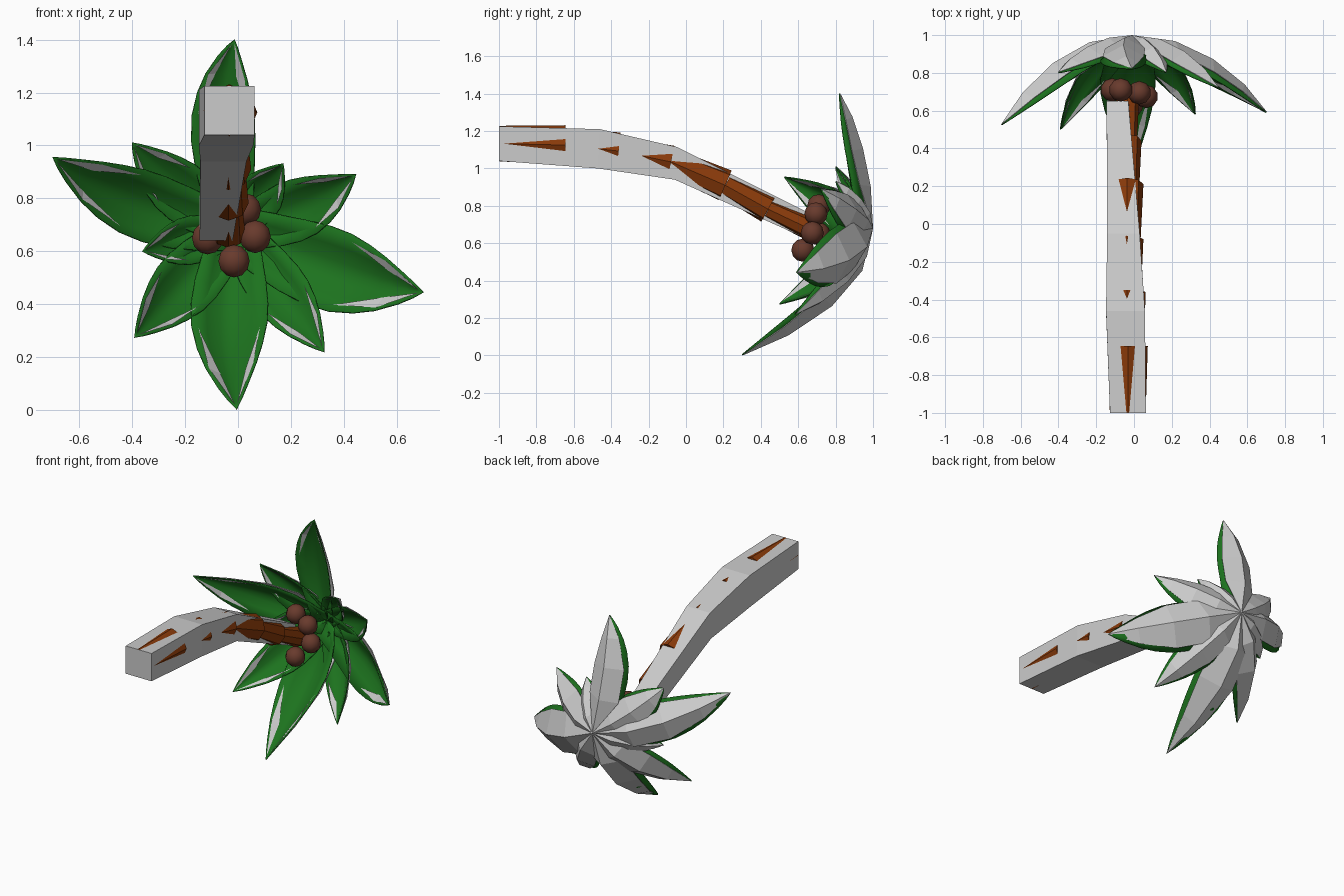
import bpy, bmesh, math
from mathutils import Vector

if "Cube" in bpy.data.objects:
    bpy.data.objects.remove(bpy.data.objects["Cube"])


def material(name, rgb):
    m = bpy.data.materials.new(name)
    m.diffuse_color = (*rgb, 1)
    m.use_nodes = True
    m.node_tree.nodes["Principled BSDF"].inputs["Base Color"].default_value = m.diffuse_color
    return m


GREY = material("pale grey", (0.6, 0.6, 0.6))
GREEN = material("leaf green", (0.012, 0.17, 0.013))
BROWN = material("trunk brown", (0.25, 0.042, 0.003))
NUT = material("nut brown", (0.14, 0.043, 0.026))


def make(name, verts, faces, mat, smooth=False):
    me = bpy.data.meshes.new(name)
    me.from_pydata([tuple(v) for v in verts], [], faces)
    bm = bmesh.new()
    bm.from_mesh(me)
    bmesh.ops.remove_doubles(bm, verts=bm.verts, dist=0.0005)
    bmesh.ops.dissolve_degenerate(bm, dist=0.0005, edges=bm.edges)
    bmesh.ops.recalc_face_normals(bm, faces=bm.faces)
    bm.to_mesh(me)
    bm.free()
    me.materials.append(mat)
    for p in me.polygons:
        p.use_smooth = smooth
    ob = bpy.data.objects.new(name, me)
    bpy.context.collection.objects.link(ob)
    return ob


def tube(rings):
    """Vertices and faces of a closed tube through rings of equal size."""
    n = len(rings[0])
    faces = [[i * n + j, i * n + (j + 1) % n, (i + 1) * n + (j + 1) % n, (i + 1) * n + j]
             for i in range(len(rings) - 1) for j in range(n)]
    last = (len(rings) - 1) * n
    faces += [list(range(n))[::-1], list(range(last, last + n))]
    return [v for r in rings for v in r], faces


# square outer trunk sleeve: x left, x bottom right, x top right, bottom (y, z), top (y, z)
sections = [(-0.127, 0.063, 0.063, (-1, 1.04), (-1, 1.225)),
            (-0.148, 0.058, 0.058, (-0.47, 1.0), (-0.46, 1.21)),
            (-0.142, 0.032, 0.03, (-0.06, 0.94), (-0.05, 1.115)),
            (-0.145, -0.02, -0.03, (0.61, 0.64), (0.65, 0.765))]
rings = [[(x0, *b), (x1, *b), (x2, *t), (x0, *t)] for x0, x1, x2, b, t in sections]
make("trunk_sleeve", *tube(rings), GREY)

# flared octagonal trunk segments: y, z, wide radius, x
joints = [(-0.998, 1.133, 0.095, -0.033), (-0.645, 1.125, 0.106, -0.033),
          (-0.36, 1.093, 0.1, -0.038), (-0.08, 1.035, 0.088, -0.038),
          (0.21, 0.91, 0.086, -0.036), (0.44, 0.782, 0.076, -0.036),
          (0.68, 0.668, 0.062, -0.035)]


def octagon(j, r, tangent):
    up = Vector((0, -tangent.z, tangent.y))
    c = Vector((j[3], j[0], j[1]))
    return [c + r * (math.cos(k * math.pi / 4) * Vector((1, 0, 0))
                     + math.sin(k * math.pi / 4) * up) for k in range(8)]


for i in range(len(joints) - 1):
    a, b = joints[i], joints[i + 1]
    t = Vector((0, b[0] - a[0], b[1] - a[1])).normalized()
    if i == 0:
        t = Vector((0, 1, 0))
    narrow = 0.095 if i == 0 else b[2] * 0.85
    make(f"trunk_segment_{i + 1}",
         *tube([octagon(a, narrow, t), octagon(b, b[2], t)]), BROWN)

# nuts under the crown
for i, c in enumerate([(-0.115, 0.71, 0.65), (0.065, 0.675, 0.655), (-0.015, 0.625, 0.563),
                       (0.028, 0.695, 0.757), (-0.07, 0.71, 0.80)]):
    bpy.ops.mesh.primitive_uv_sphere_add(segments=10, ring_count=6, radius=0.062, location=c)
    ob = bpy.context.object
    ob.name = f"nut_{i + 1}"
    ob.data.materials.append(NUT)
    bpy.ops.object.shade_smooth()

# leaves: tip position, half width, sideways bend of the rib (x, z)
leaves = [((-0.013, 0.82, 1.40), 0.12, (-0.09, 0)), ((-0.70, 0.525, 0.955), 0.13, (0, -0.09)),
          ((0.70, 0.59, 0.445), 0.155, (0, -0.06)), ((-0.005, 0.30, 0.004), 0.145, (-0.05, 0)),
          ((0.445, 0.72, 0.89), 0.115, (0, -0.06)), ((0.325, 0.58, 0.22), 0.11, (0, 0)),
          ((-0.39, 0.50, 0.275), 0.12, (0, 0)), ((-0.40, 0.80, 1.01), 0.11, (0, -0.05)),
          ((0.17, 0.80, 0.93), 0.09, (0, 0)), ((-0.36, 0.75, 0.60), 0.09, (0, 0))]
ROOT = Vector((-0.01, 0.95, 0.68))
Y = Vector((0, 1, 0))


def rib(tip, bend, t):
    """Point, side and backward normal on the arched leaf rib."""
    tip = Vector(tip)
    ctrl = ROOT.lerp(tip, 0.57) + Vector((bend[0], 0, bend[1]))
    ctrl.y = 0.965
    p = (1 - t) ** 2 * ROOT + 2 * t * (1 - t) * ctrl + t * t * tip
    tangent = ((1 - t) * (ctrl - ROOT) + t * (tip - ctrl)).normalized()
    side = tangent.cross(Y).normalized()
    n = side.cross(tangent).normalized()
    if n.y < 0:
        n = -n
    return p, side, (Y if t == 0 else n)


def leaf_point(spec, t, w, u, back, power):
    tip, half, bend = spec
    p, side, n = rib(tip, bend, t)
    return p + side * (u * w * half) + n * (back - half * 0.55 * w * abs(u) ** power)


def leaf(spec, stations, across, power, shift=0):
    m = len(across)
    verts = [leaf_point(spec, t, w, u, back + shift * (1 - t), power)
             for t, w, back in stations for u in across]
    faces = [[i * m + j, i * m + j + 1, (i + 1) * m + j + 1, (i + 1) * m + j]
             for i in range(len(stations) - 1) for j in range(m - 1)]
    return verts, faces


green_st = [(0, .6, 0), (.15, .78, 0), (.3, .92, 0), (.45, 1, 0), (.58, .98, 0),
            (.7, .85, 0), (.8, .66, 0), (.9, .38, 0), (.96, .17, 0), (1, 0, 0)]
grey_st = [(0, 0, .048), (.28, .88, .04), (.55, .9, .027), (.8, .54, .017), (1, 0, .003)]

for i, spec in enumerate(leaves):
    # smooth curved green blade, the small ones tucked behind the big ones
    blade = make(f"leaf_{i + 1}", *leaf(spec, green_st, [-1, -.6, -.25, 0, .25, .6, 1], 1.6,
                                        0.018 if i > 3 else 0), GREEN, True)
    # faceted grey backing folded along the rib
    back = make(f"leaf_back_{i + 1}", *leaf(spec, grey_st, [-1, 0, 1], 1), GREY)
    for ob, th in ((blade, 0.006), (back, 0.004)):
        mod = ob.modifiers.new("thickness", "SOLIDIFY")
        mod.thickness = th
        mod.offset = 0
    # narrow grey slivers along both front edges near the tip
    for s, inner in ((-1, .45), (1, .55)):
        pts = [leaf_point(spec, t, w, s * u, -.007, 1.6) for t, w, u in
               ((.58, .98, .82), (.8, .66, .88), (.985, .05, .5), (.8, .66, inner))]
        make(f"leaf_sliver_{i + 1}_{'left' if s < 0 else 'right'}", pts,
             [(0, 1, 3), (1, 2, 3)], GREY)
